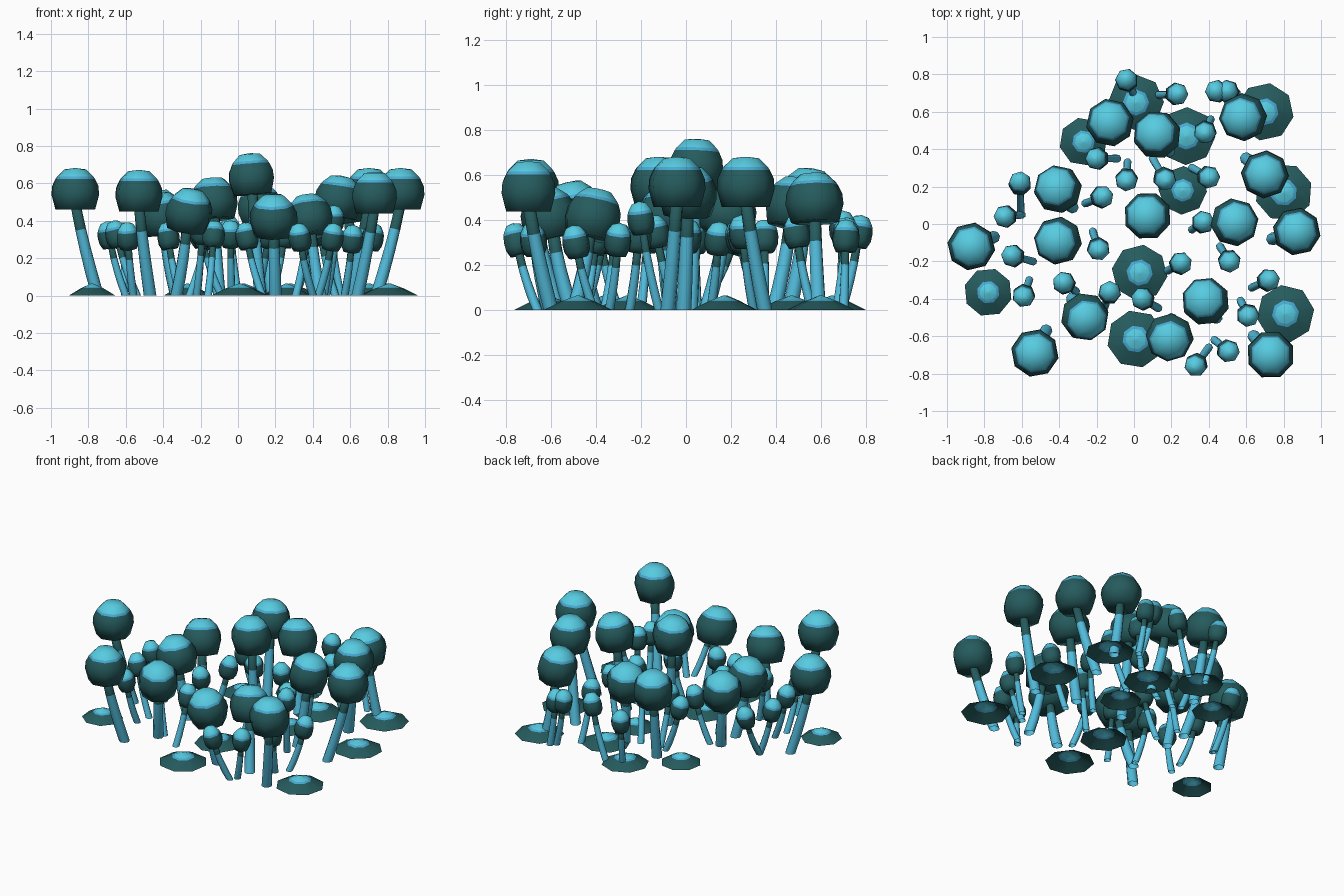
import bpy, bmesh, math, random
from mathutils import Vector

random.seed(4)


def material(name, rgb):
    m = bpy.data.materials.new(name)
    m.diffuse_color = (*rgb, 1)
    return m


MATS = [material("dark teal", (0.019, 0.105, 0.110)),
        material("light cyan", (0.095, 0.60, 0.75)),
        material("rim blue", (0.065, 0.40, 0.65)),
        material("stem blue", (0.085, 0.50, 0.71))]
DARK, LIGHT, RIM, STEM = range(4)
UP = Vector((0, 0, 1))


def loft(name, rings, colours, sides, bottom=True):
    """Skin (centre, axis, radius) rings; colours has one index per band."""
    bm = bmesh.new()
    spin = random.uniform(0, math.tau / sides)
    loops = []
    for centre, axis, r in rings:
        q = UP.rotation_difference(axis)
        loops.append([bm.verts.new(centre + q @ Vector((
            r * math.cos(spin + math.tau * i / sides),
            r * math.sin(spin + math.tau * i / sides), 0))) for i in range(sides)])
    for a, b, c in zip(loops, loops[1:], colours):
        for i in range(sides):
            j = (i + 1) % sides
            bm.faces.new((a[i], a[j], b[j], b[i])).material_index = c
    if bottom:
        bm.faces.new(loops[0][::-1]).material_index = colours[0]
    bm.faces.new(loops[-1]).material_index = colours[-1]
    for f in bm.faces:
        f.smooth = True
    me = bpy.data.meshes.new(name)
    bm.to_mesh(me)
    bm.free()
    for m in MATS:
        me.materials.append(m)
    ob = bpy.data.objects.new(name, me)
    bpy.context.collection.objects.link(ob)


# Cap outline: (radius factor, height factor), bottom to top
CAP = [(0.83, 0), (1, 0.36), (0.97, 0.57), (0.83, 0.74), (0.76, 0.80), (0.46, 0.97), (0.06, 1)]
BUD = [(0.72, 0), (0.96, 0.22), (1, 0.46), (0.93, 0.64), (0.86, 0.73), (0.54, 0.94), (0.06, 1)]
CAP_COLOURS = [DARK, DARK, DARK, RIM, LIGHT, LIGHT]


def mushroom(kind, n, x, y, mid, bx, by, tilt, r, h, stem_r, outline, sides):
    base, centre = Vector((bx, by, 0)), Vector((x, y, mid))
    lean = Vector((x - bx, y - by, 0))
    axis = (UP + lean * tilt / max(mid, 0.1)).normalized()
    # cap
    loft(f"{kind}_cap_{n}", [(centre + axis * h * (t - 0.5), axis, r * f) for f, t in outline],
         CAP_COLOURS, sides)
    # stem bends gently upright toward the cap
    end = centre - axis * h * 0.35
    ctrl = base + lean * 0.6 + UP * end.z * 0.5
    rings = []
    for t in (0, 0.25, 0.5, 0.72, 1):
        p = base * (1 - t) ** 2 + ctrl * 2 * t * (1 - t) + end * t * t
        d = ((ctrl - base) * (1 - t) + (end - ctrl) * t).normalized()
        rings.append((p, UP if t == 0 else d, stem_r * (1 - 0.2 * t)))
    loft(f"{kind}_stem_{n}", rings, [STEM, STEM, STEM, DARK], 8, bottom=False)


# Large mushrooms: cap x, y, mid height, foot x, y, tilt
LARGE = [
    (-0.13, 0.545, 0.52, -0.10, 0.46, 0.8), (0.12, 0.48, 0.48, 0.19, 0.39, 1),
    (0.58, 0.57, 0.50, 0.66, 0.59, 0.8), (0.70, 0.265, 0.57, 0.60, 0.35, 0),
    (0.87, -0.04, 0.57, 0.74, -0.08, 0), (0.07, 0.045, 0.65, 0.12, 0.02, 1),
    (0.54, 0.01, 0.53, 0.46, -0.01, 1), (-0.41, 0.19, 0.45, -0.33, 0.09, 1),
    (-0.41, -0.09, 0.44, -0.33, -0.07, 1), (-0.87, -0.12, 0.57, -0.75, -0.07, 0),
    (-0.26, -0.50, 0.46, -0.33, -0.40, 1), (-0.53, -0.69, 0.56, -0.47, -0.57, 0),
    (0.19, -0.61, 0.43, 0.20, -0.51, 1), (0.38, -0.41, 0.43, 0.44, -0.50, 1),
    (0.73, -0.70, 0.55, 0.64, -0.60, 0)]
for n, m in enumerate(LARGE, 1):
    mushroom("large", n, *m, 0.129, 0.222, 0.034, CAP, 8)

# Small mushrooms: cap x, y, mid height, foot x, y
SMALL = [
    (-0.04, 0.77, 0.35, 0.0, 0.69), (0.23, 0.695, 0.37, 0.13, 0.69),
    (0.44, 0.71, 0.34, 0.52, 0.67), (0.50, 0.71, 0.33, 0.55, 0.70),
    (0.38, 0.49, 0.35, 0.41, 0.56), (-0.20, 0.35, 0.33, -0.09, 0.35),
    (-0.61, 0.22, 0.32, -0.605, 0.06), (-0.04, 0.235, 0.33, -0.035, 0.33),
    (0.165, 0.24, 0.33, 0.10, 0.35), (0.40, 0.25, 0.35, 0.31, 0.30),
    (-0.17, 0.145, 0.32, -0.26, 0.11), (-0.69, 0.04, 0.325, -0.60, 0.05),
    (0.37, 0.01, 0.33, 0.31, -0.03), (-0.65, -0.17, 0.33, -0.54, -0.20),
    (-0.19, -0.135, 0.35, -0.22, -0.04), (0.25, -0.21, 0.33, 0.18, -0.25),
    (0.51, -0.20, 0.41, 0.46, -0.12), (-0.59, -0.385, 0.32, -0.56, -0.30),
    (-0.375, -0.315, 0.32, -0.31, -0.36), (-0.13, -0.365, 0.33, -0.16, -0.45),
    (0.045, -0.40, 0.32, 0.13, -0.45), (0.72, -0.30, 0.315, 0.63, -0.34),
    (0.61, -0.49, 0.305, 0.57, -0.41), (0.505, -0.68, 0.315, 0.43, -0.62),
    (0.33, -0.755, 0.315, 0.40, -0.66)]
for n, m in enumerate(SMALL, 1):
    mushroom("small", n, *m, 0.7, 0.062, 0.145, 0.022, BUD, 7)

# Low open mounds on the ground: x, y, radius
MOUNDS = [(0.01, 0.65, 0.15), (-0.27, 0.44, 0.13), (0.28, 0.47, 0.155), (0.70, 0.60, 0.155),
          (0.80, 0.17, 0.155), (0.26, 0.18, 0.13), (-0.78, -0.365, 0.13), (0.03, -0.26, 0.15),
          (0.01, -0.615, 0.155), (0.81, -0.48, 0.155)]
for n, (x, y, r) in enumerate(MOUNDS, 1):
    c = Vector((x, y, 0))
    loft(f"ground_mound_{n}", [(c, UP, r), (c + UP * 0.04, UP, r * 0.47),
                               (c + UP * 0.046, UP, r * 0.36),
                               (c + UP * 0.064, UP, r * 0.05)],
         [DARK, RIM, LIGHT], 8, bottom=False)
